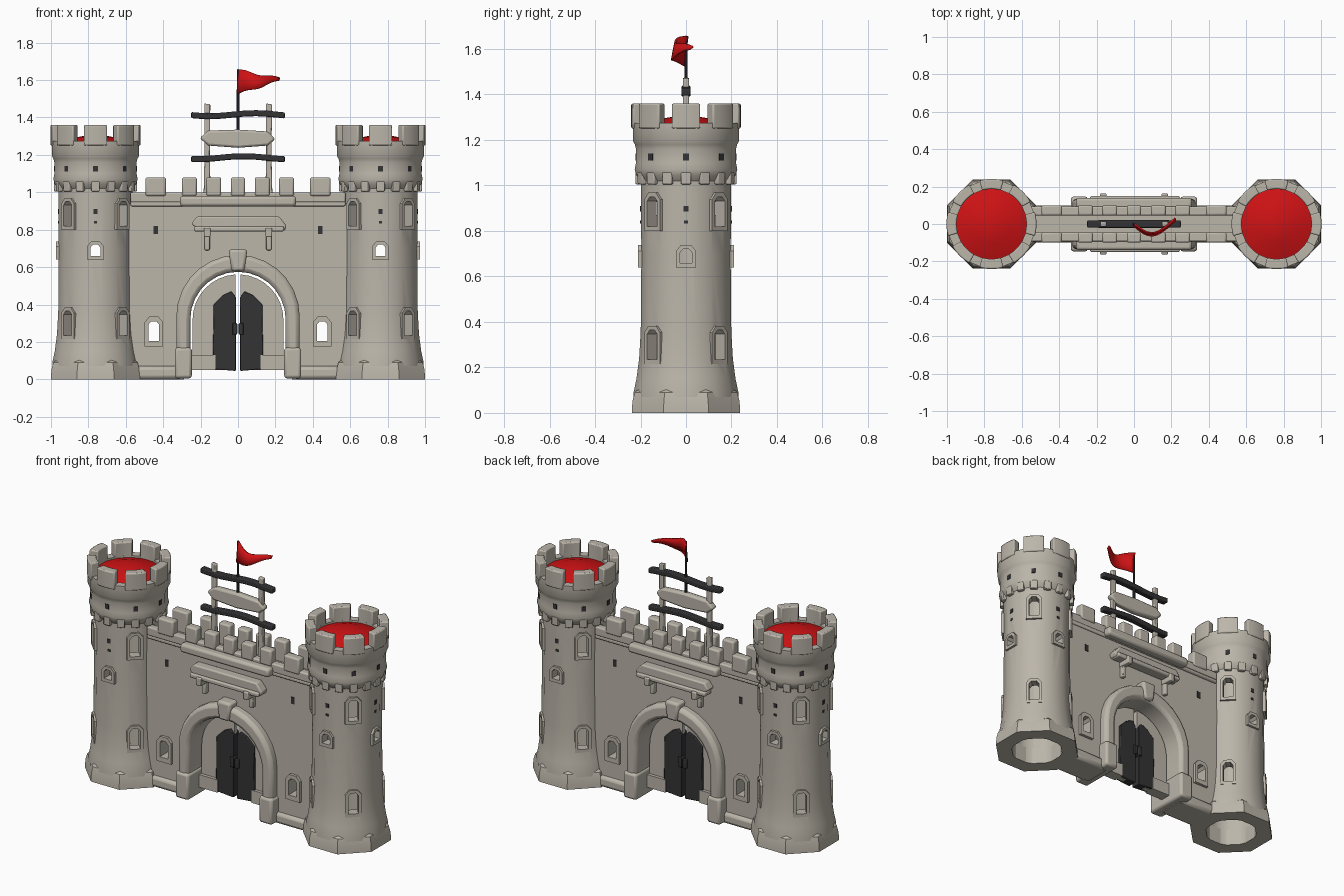
import bpy, bmesh, math
from mathutils import Matrix, Vector

if "Cube" in bpy.data.objects:
    bpy.data.objects.remove(bpy.data.objects["Cube"])

R = math.radians
FRONT = Matrix.Rotation(R(90), 4, 'X')      # local (x, z, depth) -> depth points to -y
UP = Matrix.Identity(4)


def material(name, col):
    m = bpy.data.materials.new(name)
    m.diffuse_color = (*col, 1)
    m.use_nodes = True
    m.node_tree.nodes["Principled BSDF"].inputs["Base Color"].default_value = m.diffuse_color
    return m


STONE = material("stone", (0.50, 0.465, 0.40))
RED = material("red", (0.62, 0.006, 0.007))
DARK = material("charcoal", (0.033, 0.033, 0.036))


def prism(bm, pts, d0, d1, M=FRONT):
    a = [bm.verts.new(M @ Vector((x, y, d0))) for x, y in pts]
    b = [bm.verts.new(M @ Vector((x, y, d1))) for x, y in pts]
    bm.faces.new(a)
    bm.faces.new(b)
    for i in range(len(a)):
        j = (i + 1) % len(a)
        bm.faces.new((a[i], a[j], b[j], b[i]))


def rect(x0, x1, z0, z1):
    return [(x0, z0), (x1, z0), (x1, z1), (x0, z1)]


def both(bm, pts, d0, d1):
    prism(bm, pts, d0, d1)
    prism(bm, pts, -d0, -d1)


def lathe(bm, prof, n, cx, turn):
    rings = []
    for r, z in prof:
        k = 1 if r == 0 else n
        rings.append([bm.verts.new((cx + r * math.cos(2 * math.pi * i / n + turn),
                                    r * math.sin(2 * math.pi * i / n + turn), z)) for i in range(k)])
    for A, B in zip(rings, rings[1:]):
        for i in range(n):
            j = (i + 1) % n
            quad = [A[i % len(A)], A[j % len(A)], B[j % len(B)], B[i % len(B)]]
            bm.faces.new(list(dict.fromkeys(quad)))


def sector(r0, r1, mid, half, n=4):
    ang = [R(mid + half * (2 * i / n - 1)) for i in range(n + 1)]
    return ([(r1 * math.cos(t), r1 * math.sin(t)) for t in ang] +
            [(r0 * math.cos(t), r0 * math.sin(t)) for t in reversed(ang)])


def arc(r, cz, a0, a1, n=14):
    return [(r * math.cos(R(a0 + (a1 - a0) * i / n)), cz + r * math.sin(R(a0 + (a1 - a0) * i / n)))
            for i in range(n + 1)]


def window(cx, w, z0, z1):
    s = z1 - 0.6 * w
    return [(cx - w, z0), (cx + w, z0), (cx + w, s), (cx + w * 0.5, z1), (cx - w * 0.5, z1), (cx - w, s)]


def finish(bm, name, mat, bevel=0, cutter=None):
    bmesh.ops.recalc_face_normals(bm, faces=bm.faces)
    me = bpy.data.meshes.new(name)
    bm.to_mesh(me)
    bm.free()
    ob = bpy.data.objects.new(name, me)
    bpy.context.collection.objects.link(ob)
    me.materials.append(mat)
    if cutter:
        mod = ob.modifiers.new("cut", 'BOOLEAN')
        mod.object, mod.operation, mod.solver = cutter, 'DIFFERENCE', 'EXACT'
        dg = bpy.context.evaluated_depsgraph_get()
        me = bpy.data.meshes.new_from_object(ob.evaluated_get(dg))
        ob.modifiers.clear()
        ob.data = me
    me.shade_smooth()
    me.set_sharp_from_angle(angle=R(35))
    if bevel:
        mod = ob.modifiers.new("soft_edges", 'BEVEL')
        mod.width, mod.segments, mod.limit_method = bevel, 2, 'ANGLE'
        mod.angle_limit = R(40)
    return ob


# ---- towers ----
for sx, side in ((-1, "left"), (1, "right")):
    cx = 0.762 * sx
    T = Matrix.Translation((cx, 0, 0))

    def face(a):
        return T @ Matrix.Rotation(R(a), 4, 'Z') @ FRONT

    diag = [45, 135, 225, 315]
    card = [a for a in (0, 90, 180, 270) if a != (270 if sx > 0 else 90)]
    spots = [(a, 0.03, z, z + 0.13) for a in diag for z in (0.235, 0.82)]
    spots += [(a, 0.027, 0.66, 0.72) for a in card]

    # window openings
    bm = bmesh.new()
    for a, w, z0, z1 in spots:
        prism(bm, window(0, w, z0, z1), 0.11, 0.3, face(a))
    cutter = finish(bm, "window_cutter", STONE)
    cutter.hide_render = True

    # hollow shaft and crown
    bm = bmesh.new()
    lathe(bm, [(0, 1.15), (0.155, 1.15), (0.155, 0.0), (0.235, 0.0), (0.235, 0.09), (0.222, 0.15), (0.21, 0.24),
               (0.203, 0.36), (0.2, 0.7), (0.203, 1.02), (0.222, 1.045), (0.23, 1.07), (0.224, 1.1),
               (0.224, 1.16), (0.229, 1.18), (0.238, 1.195), (0.238, 1.275), (0.19, 1.275), (0.19, 1.24),
               (0, 1.24)], 16, cx, R(11.25))
    finish(bm, side + "_tower", STONE, 0, cutter)

    # window frames
    bm = bmesh.new()
    for a, w, z0, z1 in spots:
        prism(bm, window(0, w + 0.018, z0 - 0.02, z1 + 0.018), 0.175, 0.211, face(a))
    finish(bm, side + "_tower_window_frames", STONE, 0, cutter)
    bpy.data.objects.remove(cutter)

    # octagonal foot
    bm = bmesh.new()
    lathe(bm, [(0.16, 0.0), (0.258, 0.0), (0.255, 0.05), (0.244, 0.09), (0.225, 0.105), (0.16, 0.105), (0.16, 0.0)],
          8, cx, R(22.5))
    finish(bm, side + "_tower_foot", STONE)

    # merlons and corbel teeth
    bm = bmesh.new()
    for i in range(8):
        prism(bm, sector(0.187, 0.241, i * 45, 15.5), 1.25, 1.36, T)
    finish(bm, side + "_tower_merlons", STONE, 0.007)
    bm = bmesh.new()
    for i in range(16):
        prism(bm, sector(0.185, 0.223, i * 22.5, 6, 2), 1.005, 1.06, T)
    finish(bm, side + "_tower_corbels", STONE, 0.005)

    # red roof inside the crown
    bm = bmesh.new()
    lathe(bm, [(0, 1.235), (0.192, 1.235), (0.192, 1.262), (0.1, 1.295), (0, 1.312)], 16, cx, R(11.25))
    finish(bm, side + "_tower_roof", RED)

    # small dark slits
    bm = bmesh.new()
    for a in range(0, 360, 45):
        prism(bm, rect(-0.013, 0.013, 1.11, 1.14), 0.215, 0.2225, face(a))
    for a in card:
        prism(bm, rect(-0.011, 0.011, 0.885, 0.91), 0.194, 0.2015, face(a))
        prism(bm, rect(-0.008, 0.008, 0.832, 0.846), 0.194, 0.2015, face(a))
    finish(bm, side + "_tower_slits", DARK)

# ---- gate wall ----
bm = bmesh.new()
for s in (-1, 1):
    prism(bm, window(0.45 * s, 0.028, 0.205, 0.31), -0.2, 0.2)
cutter = finish(bm, "wall_cutter", STONE)
cutter.hide_render = True
bm = bmesh.new()
prism(bm, [(0.6, 0), (0.6, 0.94), (-0.6, 0.94), (-0.6, 0), (-0.29, 0)] + arc(0.29, 0.325, 180, 0) + [(0.29, 0)],
      -0.08, 0.08)
finish(bm, "gate_wall", STONE, 0, cutter)
bm = bmesh.new()
for s in (-1, 1):
    both(bm, window(0.45 * s, 0.05, 0.175, 0.335), 0.07, 0.098)
finish(bm, "wall_window_frames", STONE, 0, cutter)
bpy.data.objects.remove(cutter)

bm = bmesh.new()
for s in (-1, 1):
    prism(bm, rect(*sorted((0.3 * s, 0.57 * s)), 0.0, 0.07), -0.1, 0.1)
finish(bm, "wall_plinth", STONE, 0.02)

# parapet, walkway ledge and merlons
bm = bmesh.new()
prism(bm, rect(-0.575, 0.575, 0.925, 0.95), -0.093, 0.093)
both(bm, rect(-0.575, 0.575, 0.945, 1.0), 0.045, 0.093)
finish(bm, "parapet", STONE, 0.008)
bm = bmesh.new()
both(bm, rect(-0.31, 0.31, 0.925, 0.98), 0.08, 0.14)
finish(bm, "parapet_ledge", STONE, 0.015)
bm = bmesh.new()
for x, w in ((-0.44, 0.055), (-0.26, 0.04), (-0.13, 0.04), (0, 0.038), (0.13, 0.04), (0.26, 0.04), (0.44, 0.055)):
    both(bm, rect(x - w, x + w, 0.98, 1.08), 0.045, 0.1)
finish(bm, "wall_merlons", STONE, 0.01)

# dark wall slits
bm = bmesh.new()
for s in (-1, 1):
    both(bm, rect(0.44 * s - 0.012, 0.44 * s + 0.012, 0.778, 0.82), 0.077, 0.084)
finish(bm, "wall_slits", DARK)

# ---- arch ----
bm = bmesh.new()
prism(bm, [(0.33, 0.03)] + arc(0.33, 0.335, 0, 180) + [(-0.33, 0.03), (-0.255, 0.03)] +
      arc(0.255, 0.32, 180, 0) + [(0.255, 0.03)], -0.135, 0.135)
finish(bm, "gate_arch", STONE, 0.022)
bm = bmesh.new()
prism(bm, [(-0.035, 0.578), (0.035, 0.578), (0.05, 0.695), (-0.05, 0.695)], -0.147, 0.147)
for s in (-1, 1):
    prism(bm, rect(*sorted((0.247 * s, 0.338 * s)), 0.005, 0.17), -0.147, 0.147)
finish(bm, "keystone_and_feet", STONE, 0.015)

# ---- doors: stone leaves with dark planking ----
for s, side in ((-1, "left"), (1, "right")):
    bm = bmesh.new()
    prism(bm, [(s * x, z) for x, z in [(0.012, 0.05), (0.243, 0.05)] + arc(0.243, 0.318, 0, 87, 8)], -0.015, 0.015)
    prism(bm, [(s * x, z) for x, z in rect(0.12, 0.25, 0.05, 0.13)], -0.035, 0.035)
    finish(bm, side + "_door_leaf", STONE)
    bm = bmesh.new()
    prism(bm, [(s * x, z) for x, z in [(0.012, 0.045), (0.135, 0.055), (0.13, 0.40), (0.08, 0.45), (0.035, 0.47),
                                       (0.012, 0.44)]], -0.03, 0.03)
    prism(bm, [(s * x, z) for x, z in rect(0.004, 0.03, 0.24, 0.3)], -0.042, 0.042)
    finish(bm, side + "_door_planks", DARK, 0.004)

# ---- plain name board on brackets, front and back ----
bm = bmesh.new()
both(bm, [(-0.25, 0.83), (-0.2, 0.795), (0.25, 0.795), (0.26, 0.82), (0.22, 0.87), (-0.22, 0.87)], 0.075, 0.135)
both(bm, rect(-0.235, 0.245, 0.79, 0.818), 0.08, 0.15)
finish(bm, "blank_board", STONE, 0.008)
bm = bmesh.new()
for s in (-1, 1):
    both(bm, rect(s * 0.165 - 0.018, s * 0.165 + 0.018, 0.76, 0.81), 0.075, 0.163)
    both(bm, rect(s * 0.165 - 0.014, s * 0.165 + 0.014, 0.69, 0.77), 0.075, 0.11)
finish(bm, "board_brackets", STONE, 0.006)

# ---- rooftop sign rack ----
bm = bmesh.new()
for s in (-1, 1):
    x = s * 0.165
    prism(bm, [(x - 0.02, 0.94), (x + 0.02, 0.94), (x + 0.014, 1.2), (x + 0.017, 1.47), (x - 0.015, 1.475),
               (x - 0.014, 1.2)], -0.013, 0.013)
finish(bm, "rack_posts", STONE, 0.005)
bm = bmesh.new()
for z, ph in ((1.415, 0.4), (1.185, 1.2)):
    xs = [-0.25 + 0.05 * i for i in range(11)]
    mid = [(x, z + 0.008 * math.sin(x * 13 + ph)) for x in xs]
    prism(bm, [(x, m - 0.016) for x, m in mid] + [(x, m + 0.016) for x, m in reversed(mid)], -0.02, 0.02)
finish(bm, "rack_bars", DARK, 0.006)
bm = bmesh.new()
prism(bm, [(-0.205, 1.29), (-0.16, 1.25), (0, 1.238), (0.16, 1.25), (0.2, 1.285), (0.16, 1.325), (0, 1.335),
           (-0.16, 1.33)], -0.022, 0.022)
finish(bm, "rack_plank", STONE, 0.012)

# ---- flag ----
bm = bmesh.new()
lathe(bm, [(0, 1.33), (0.008, 1.33), (0.006, 1.655), (0, 1.66)], 8, 0, 0)
finish(bm, "flag_pole", DARK)
bm = bmesh.new()
rows = []
for i in range(13):
    u = i / 12
    h = 0.066 * (1 - 0.9 * u)
    rows.append([bm.verts.new((0.225 * u - 0.004, -0.055 * math.sin(3.6 * u) + 0.008 * v,
                               1.59 + 0.012 * u + v * h + 0.006 * math.sin(9 * u))) for v in (-1, 0, 1)])
for A, B in zip(rows, rows[1:]):
    for k in range(2):
        bm.faces.new((A[k], B[k], B[k + 1], A[k + 1]))
flag = finish(bm, "flag", RED)
mod = flag.modifiers.new("thickness", 'SOLIDIFY')
mod.thickness, mod.offset = 0.008, 0
